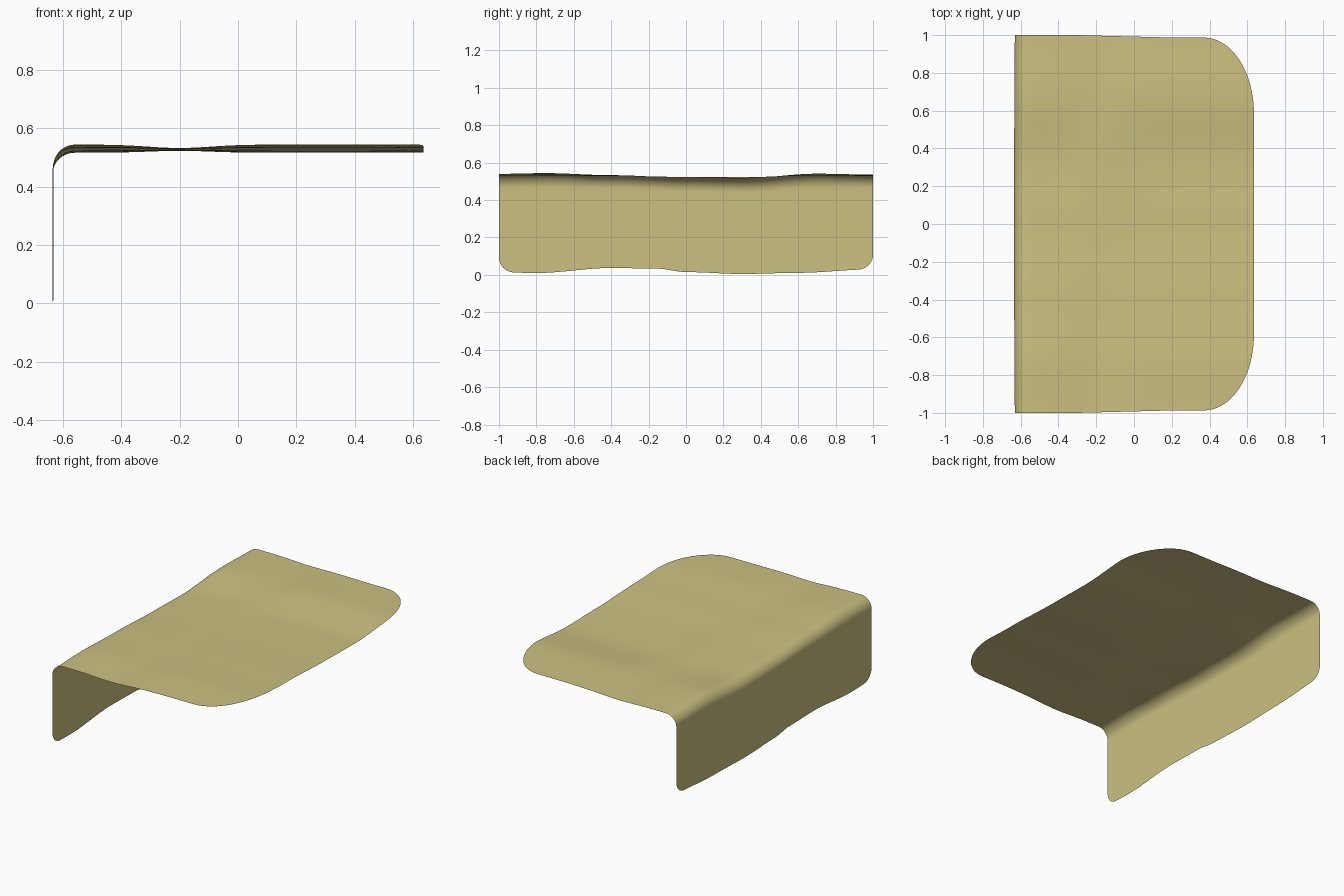
import bpy, bmesh, math

if "Cube" in bpy.data.objects:
    bpy.data.objects.remove(bpy.data.objects["Cube"])

# Gentle ripple profiles across the width: (y, height offset)
TOP = [(-1, .014), (-.75, .018), (-.4, .007), (0, -.006), (.3, -.01), (.7, .015), (1, .01)]
HEM = [(-1, .014), (-.8, .01), (-.4, .037), (-.15, .033), (0, .015), (.3, .005), (.6, .011), (1, .03)]


def ripple(points, y):
    for (y0, h0), (y1, h1) in zip(points, points[1:]):
        if y <= y1:
            t = max(0, (y - y0) / (y1 - y0))
            return h0 + (h1 - h0) * t * t * (3 - 2 * t)
    return points[-1][1]


# Lengthwise path: (x, z, half width) from the hanging hem to the rounded end
rows = []
X0, ZT, R = -.635, .526, .075
for i in range(9):                                   # rounded hem corners
    a = math.radians(90 * i / 8)
    rows.append((X0, .08 * (1 - math.cos(a)), .92 + .08 * math.sin(a)))
for i in range(1, 12):                               # hanging panel
    rows.append((X0, .08 + (ZT - R - .08) * i / 11, 1))
for i in range(1, 11):                               # soft fold
    a = math.radians(90 * i / 10)
    rows.append((X0 + R * (1 - math.cos(a)), ZT - R + R * math.sin(a), 1))
for i in range(1, 31):                               # flat top
    x = X0 + R + (.37 - X0 - R) * i / 30
    rows.append((x, ZT, 1 - .013 * max(0, min(1, (x + .3) / .5))))
for i in range(1, 17):                               # large rounded end corners
    a = math.radians(90 * i / 16)
    rows.append((.37 + .265 * math.sin(a), ZT, .587 + .4 * math.cos(a)))

# Draped sheet surface
N = 80
bm = bmesh.new()
grid = []
for x, z, half in rows:
    line = []
    k = min(1, z / ZT)
    calm = 1 - .65 * math.exp(-((x + .2) / .15) ** 2)
    for j in range(N + 1):
        y = half * (2 * j / N - 1)
        dz = k * calm * ripple(TOP, y) + (1 - k) * ripple(HEM, y)
        dx = .004 * y * y if x < -.5 else 0
        line.append(bm.verts.new((x + dx, y, z + dz)))
    grid.append(line)
for a, b in zip(grid, grid[1:]):
    for j in range(N):
        bm.faces.new((a[j], b[j], b[j + 1], a[j + 1]))
mesh = bpy.data.meshes.new("draped_sheet")
bm.to_mesh(mesh)
bm.free()
mesh.shade_smooth()
sheet = bpy.data.objects.new("draped_sheet", mesh)
bpy.context.collection.objects.link(sheet)

# Pale straw cloth
mat = bpy.data.materials.new("straw_cloth")
mat.diffuse_color = (.60, .53, .22, 1)
mat.use_nodes = True
mat.node_tree.nodes["Principled BSDF"].inputs["Base Color"].default_value = mat.diffuse_color
mesh.materials.append(mat)
